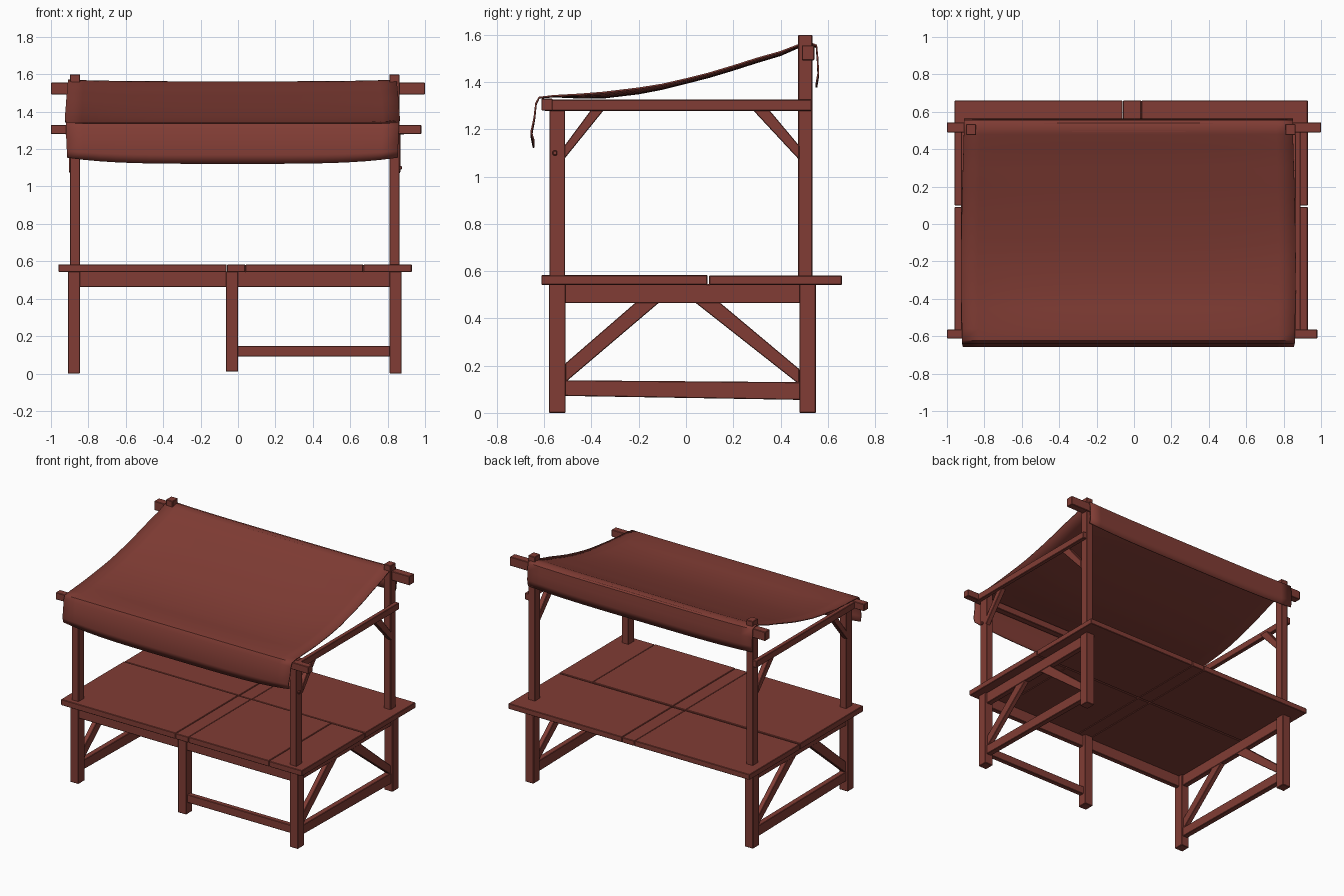
import bpy, bmesh, math

wood = bpy.data.materials.new("red_brown")
wood.diffuse_color = (0.22, 0.046, 0.035, 1)
CX = -0.0175  # frame centre line in x


def make(name, verts, faces, bevel=0.003):
    me = bpy.data.meshes.new(name)
    me.from_pydata(verts, [], faces)
    bm = bmesh.new()
    bm.from_mesh(me)
    bmesh.ops.recalc_face_normals(bm, faces=bm.faces)
    bm.to_mesh(me)
    bm.free()
    me.materials.append(wood)
    ob = bpy.data.objects.new(name, me)
    bpy.context.collection.objects.link(ob)
    if bevel:
        b = ob.modifiers.new("bevel", 'BEVEL')
        b.width, b.segments = bevel, 1
    return ob


def prism(name, x0, x1, pts, bevel=0.003):
    """Extrude a y-z outline from x0 to x1."""
    n = len(pts)
    v = [(x, y, z) for x in (x0, x1) for y, z in pts]
    f = [tuple(range(n)), tuple(range(n, 2 * n))]
    f += [(i, (i + 1) % n, n + (i + 1) % n, n + i) for i in range(n)]
    return make(name, v, f, bevel)


def box(name, x0, x1, y0, y1, z0, z1, bevel=0.003):
    return prism(name, x0, x1, [(y0, z0), (y1, z0), (y1, z1), (y0, z1)], bevel)


# Side frames: legs, posts, rails and braces
for side, s in (("left", -1), ("right", 1)):
    def xs(a, b):
        return sorted((CX + s * a, CX + s * b))

    leg, post = xs(0.8275, 0.8925), xs(0.8275, 0.88)
    box(side + "_front_leg", *leg, -0.58, -0.51, 0, 0.55)
    box(side + "_rear_leg", *leg, 0.48, 0.55, 0, 0.55)
    box(side + "_front_post", *post, -0.578, -0.512, 0.55, 1.325)
    box(side + "_rear_post", *post, 0.475, 0.535, 0.55, 1.6)
    thin = xs(0.84, 0.88)
    box(side + "_apron", *thin, -0.52, 0.49, 0.465, 0.545)
    prism(side + "_foot_rail", *thin,
          [(-0.52, 0.072), (0.49, 0.055), (0.49, 0.13), (-0.52, 0.138)])
    brace = xs(0.843, 0.877)
    prism(side + "_lower_front_brace", *brace,
          [(-0.51, 0.13), (-0.51, 0.21), (-0.21, 0.47), (-0.11, 0.47)])
    prism(side + "_lower_rear_brace", *brace,
          [(0.48, 0.12), (0.48, 0.185), (0.14, 0.47), (0.035, 0.47)])
    knee = xs(0.85, 0.885)
    prism(side + "_upper_front_brace", *knee,
          [(-0.515, 1.075), (-0.515, 1.13), (-0.40, 1.285), (-0.345, 1.285)])
    prism(side + "_upper_rear_brace", *knee,
          [(0.48, 1.07), (0.48, 1.13), (0.35, 1.285), (0.28, 1.285)])
    box(side + "_side_beam", *xs(0.8775, 0.9075), -0.6, 0.532, 1.278, 1.326)

# Front of the table
box("front_apron", -0.85, 0.815, -0.57, -0.535, 0.462, 0.545)
box("middle_leg", -0.065, 0.0, -0.58, -0.51, 0.01, 0.545)
box("front_foot_rail", -0.01, 0.82, -0.565, -0.53, 0.09, 0.147)

# Canopy bars and a small peg on the front right post
box("front_bar", -1.0, 0.98, -0.612, -0.565, 1.28, 1.33)
box("rear_bar", -1.0, 1.0, 0.49, 0.543, 1.492, 1.556)
box("peg", 0.86, 0.876, -0.565, -0.545, 1.09, 1.11, 0.004)

# Table planks in two rows
rows = {"front": ((-0.96, -0.06, 0.04, 0.67, 0.93), -0.612, 0.09, 0.584),
        "rear": ((-0.96, -0.06, 0.04, 0.93), 0.098, 0.66, 0.581)}
for row, (cuts, y0, y1, top) in rows.items():
    for i, (a, b) in enumerate(zip(cuts, cuts[1:])):
        box(f"{row}_plank_{i + 1}", a + 0.001, b - 0.001, y0, y1, 0.542, top - 0.002 * (i % 2))

# Cloth canopy: side profile (y, z, sag in the middle, half width)
profile = [(-0.645, 1.155, 0.033, 0.885), (-0.655, 1.19, 0.02, 0.885), (-0.642, 1.25, 0.01, 0.888),
           (-0.635, 1.31, 0.004, 0.89), (-0.622, 1.335, 0.002, 0.89), (-0.56, 1.342, 0.003, 0.89),
           (-0.45, 1.348, 0.014, 0.893), (-0.35, 1.356, 0.022, 0.895), (-0.2, 1.374, 0.022, 0.895),
           (-0.1, 1.39, 0.019, 0.894), (0.0, 1.413, 0.017, 0.892), (0.1, 1.438, 0.016, 0.89),
           (0.2, 1.468, 0.016, 0.888), (0.3, 1.5, 0.016, 0.885), (0.4, 1.528, 0.014, 0.882),
           (0.48, 1.559, 0.01, 0.88), (0.52, 1.568, 0.009, 0.88), (0.552, 1.556, 0.009, 0.88),
           (0.557, 1.5, 0.012, 0.88), (0.56, 1.44, 0.015, 0.88), (0.552, 1.395, 0.018, 0.88)]
N = 20
verts, faces = [], []
for y, z, sag, w in profile:
    for i in range(N + 1):
        u = 2 * i / N - 1
        verts.append((-0.03 + u * w, y, z - sag * (1 - u ** 4)))
for r in range(len(profile) - 1):
    for i in range(N):
        a = r * (N + 1) + i
        faces.append((a, a + 1, a + N + 2, a + N + 1))
canopy = make("canopy_cloth", verts, faces, 0)
solid = canopy.modifiers.new("thickness", 'SOLIDIFY')
solid.thickness, solid.offset = 0.007, 0
bpy.context.view_layer.objects.active = canopy
canopy.select_set(True)
bpy.ops.object.shade_smooth_by_angle(angle=math.radians(40))
